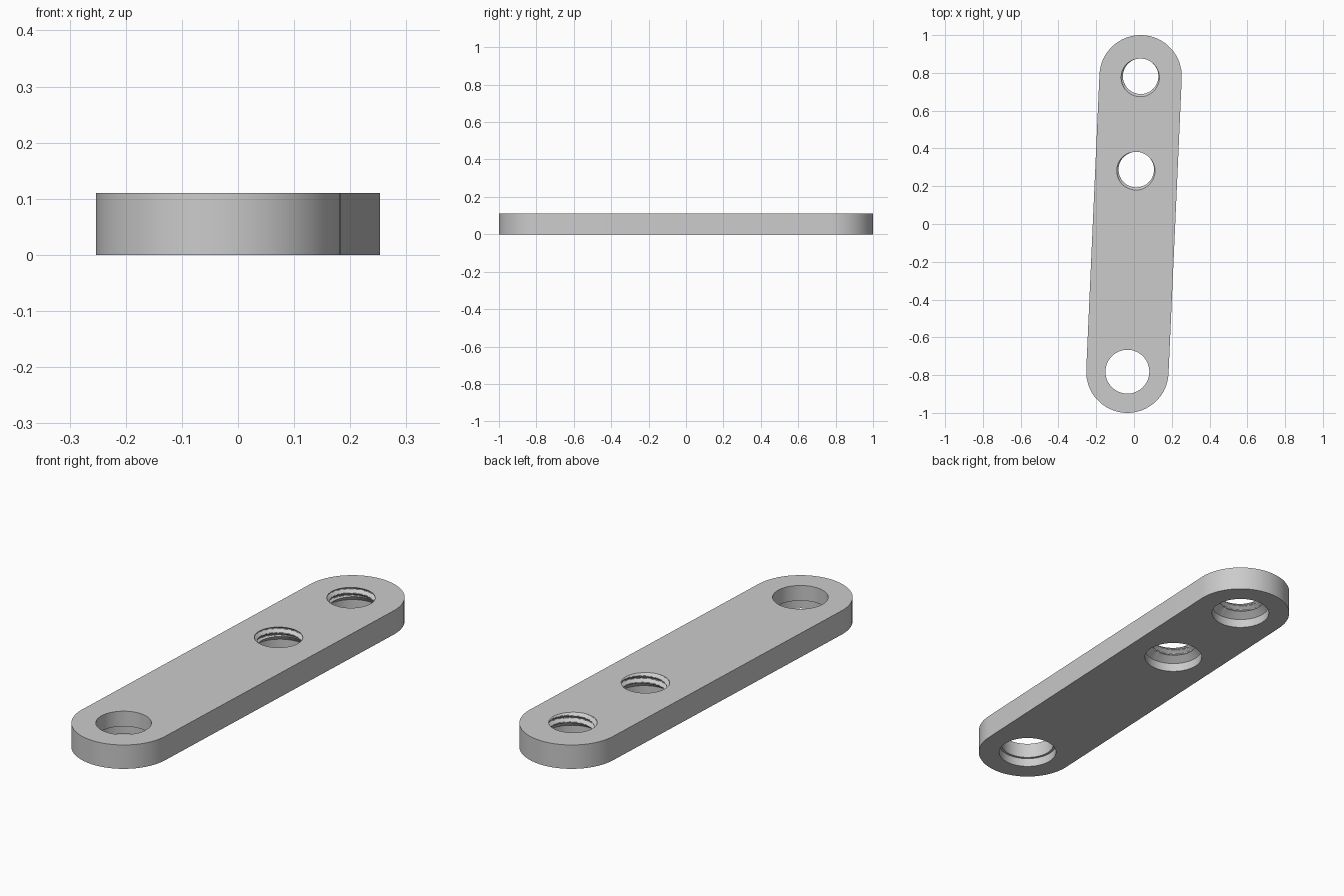
import bpy, bmesh
from math import sin, cos, pi, radians, atan2

cube = bpy.data.objects.get("Cube")
if cube:
    bpy.data.objects.remove(cube, do_unlink=True)

H = 0.11                 # plate thickness
END = (0.035, 0.782)     # centre of the back rounded end, mirrored for the front
R_END = 0.218
BORE_R, SINK_R, SINK_Z = 0.116, 0.127, 0.04
THREAD_Z, PITCH = 0.064, 0.03
SEG, ROWS = 64, 36

metal = bpy.data.materials.new("light_grey_metal")
metal.use_nodes = True
grey = (0.6, 0.6, 0.6, 1)
metal.diffuse_color = grey
metal.node_tree.nodes["Principled BSDF"].inputs["Base Color"].default_value = grey

bm = bmesh.new()


def ring(cx, cy, z, radius):
    """Circle of vertices; radius is a function of the angle."""
    angles = [2 * pi * i / SEG for i in range(SEG)]
    return [bm.verts.new((cx + radius(a) * cos(a), cy + radius(a) * sin(a), z)) for a in angles]


def bridge(lower, upper):
    n = len(lower)
    for i in range(n):
        j = (i + 1) % n
        bm.faces.new((lower[i], lower[j], upper[j], upper[i]))


def stack(rings):
    for lower, upper in zip(rings, rings[1:]):
        bridge(lower, upper)
    return rings[0], rings[-1]


def outline(z):
    """Stadium outline between the two rounded ends."""
    tilt = atan2(END[1], END[0]) - pi / 2
    pts = []
    for sign, start in ((1, tilt), (-1, tilt + pi)):
        for i in range(SEG // 2 + 1):
            a = start + 2 * pi * i / SEG
            pts.append(bm.verts.new((sign * END[0] + R_END * cos(a),
                                     sign * END[1] + R_END * sin(a), z)))
    return pts


def thread_radius(z):
    """Right-handed V thread with flattened crests and roots."""
    def radius(a):
        turn = ((z - H) / PITCH - (a - radians(-105)) / (2 * pi)) % 1
        wave = abs(turn - 0.5) * 2
        return 0.094 + 0.014 * min(1, max(0, (wave - 0.15) / 0.7))
    return radius


def plain_hole(cx, cy):
    """Through bore with a shallow counterbore underneath."""
    steps = [(0, SINK_R), (SINK_Z, SINK_R), (SINK_Z, BORE_R), (H, BORE_R)]
    return stack([ring(cx, cy, z, lambda a, r=r: r) for z, r in steps])


def threaded_hole(cx, cy):
    """Threaded hole with a counterbore and cone underneath."""
    rings = [ring(cx, cy, z, lambda a: SINK_R) for z in (0, SINK_Z)]
    for i in range(ROWS + 1):
        z = THREAD_Z + (H - THREAD_Z) * i / ROWS
        rings.append(ring(cx, cy, z, thread_radius(z)))
    return stack(rings)


# Outer wall and the three holes
loops = [stack([outline(0), outline(H)]),
         plain_hole(-END[0], -END[1]),
         threaded_hole(*END),
         threaded_hole(0.012, 0.288)]

# Flat top and bottom faces around the holes
for side, normal in ((0, (0, 0, -1)), (1, (0, 0, 1))):
    edges = []
    for loop in loops:
        verts = loop[side]
        edges += [bm.edges.get((verts[i - 1], verts[i])) for i in range(len(verts))]
    bmesh.ops.triangle_fill(bm, use_beauty=True, use_dissolve=False, edges=edges, normal=normal)

bmesh.ops.recalc_face_normals(bm, faces=bm.faces[:])
mesh = bpy.data.meshes.new("link_plate")
bm.to_mesh(mesh)
bm.free()
mesh.materials.append(metal)

plate = bpy.data.objects.new("link_plate", mesh)
bpy.context.collection.objects.link(plate)
bpy.ops.object.select_all(action='DESELECT')
plate.select_set(True)
bpy.context.view_layer.objects.active = plate
bpy.ops.object.shade_smooth_by_angle(angle=radians(30))
